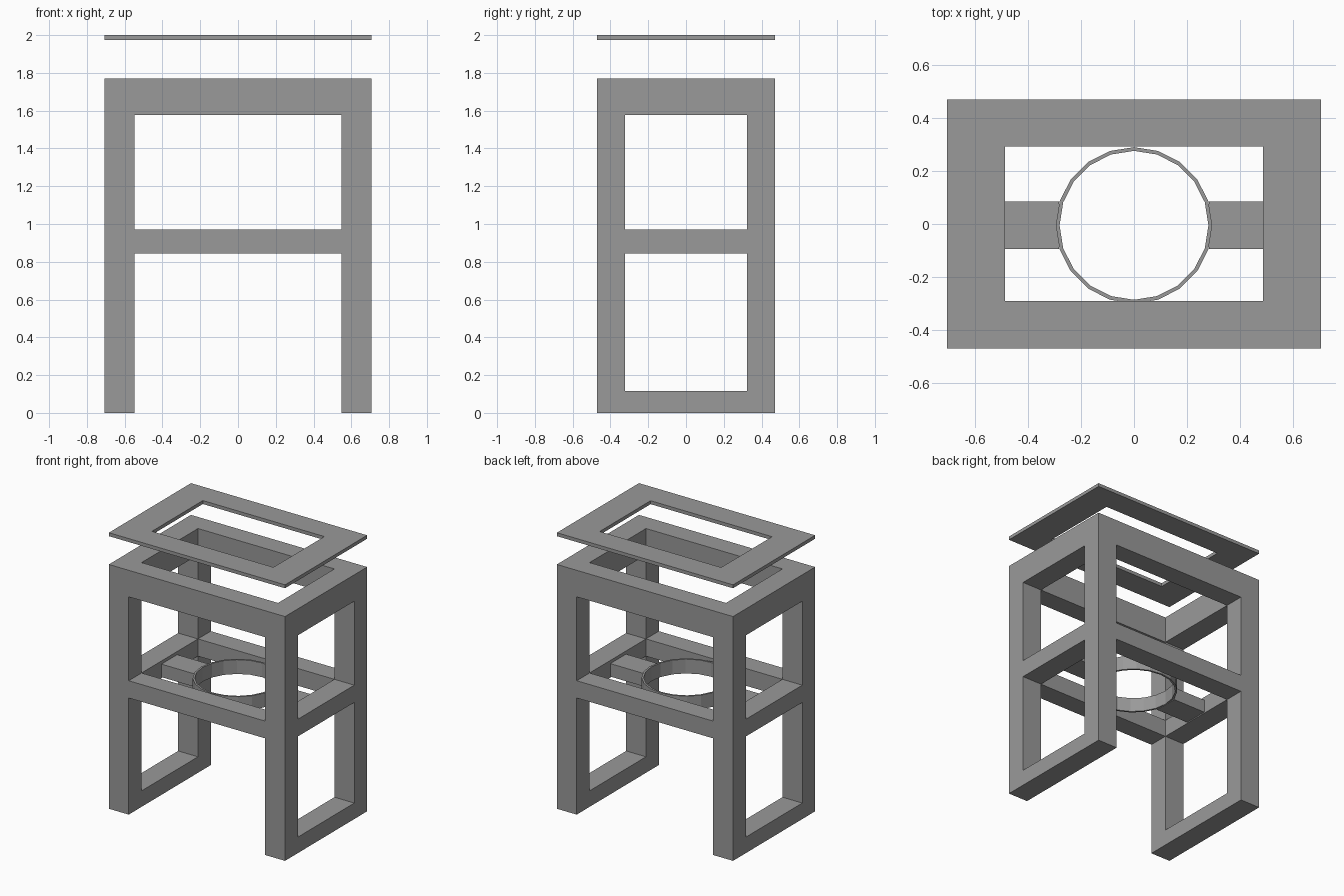
import bpy
import bmesh
from mathutils import Matrix, Vector

cube = bpy.data.objects.get("Cube")
if cube:
    bpy.data.objects.remove(cube, do_unlink=True)

grey = bpy.data.materials.new("mid_grey")
grey.use_nodes = True
grey.diffuse_color = (0.32, 0.32, 0.32, 1)
grey.node_tree.nodes["Principled BSDF"].inputs["Base Color"].default_value = (0.32, 0.32, 0.32, 1)


def add_object(name, bm):
    bmesh.ops.recalc_face_normals(bm, faces=bm.faces)
    mesh = bpy.data.meshes.new(name)
    bm.to_mesh(mesh)
    bm.free()
    mesh.materials.append(grey)
    obj = bpy.data.objects.new(name, mesh)
    bpy.context.collection.objects.link(obj)
    return obj


def box(name, xs, ys, zs):
    """Box from its (low, high) range on each axis."""
    bm = bmesh.new()
    low, high = (Vector(p) for p in zip(xs, ys, zs))
    matrix = Matrix.Translation((low + high) / 2) @ Matrix.Diagonal((*(high - low), 1))
    bmesh.ops.create_cube(bm, size=1, matrix=matrix)
    return add_object(name, bm)


def hollow(name, outer, inner, z0, z1):
    """Closed band between two matching outlines, raised from z0 to z1."""
    bm = bmesh.new()
    loops = [[bm.verts.new((x, y, z)) for x, y in outline]
             for outline, z in ((outer, z0), (outer, z1), (inner, z1), (inner, z0))]
    n = len(outer)
    for a, b in zip(loops, loops[1:] + loops[:1]):
        for i in range(n):
            j = (i + 1) % n
            bm.faces.new((a[i], a[j], b[j], b[i]))
    return add_object(name, bm)


def rectangle(x, y0, y1):
    return [(-x, y0), (x, y0), (x, y1), (-x, y1)]


def circle(radius, y, sides=20):
    turn = Matrix.Rotation(6.2831853 / sides, 2)
    point, points = Vector((radius, 0)), []
    for _ in range(sides):
        points.append((point.x, point.y + y))
        point = turn @ point
    return points


X, XI = 0.706, 0.547      # outer and inner half width
Y, YI = 0.47, 0.323       # outer and inner half depth
TOP = (1.578, 1.77)
MIDDLE = (0.845, 0.97)
BOTTOM = (0, 0.116)
RING_Y = -0.005

# Corner posts, side rails and ring supports
for side, sx in (("left", 1), ("right", -1)):
    across = sorted((sx * XI, sx * X))
    for end, sy in (("front", -1), ("back", 1)):
        box(f"{end}_{side}_post", across, sorted((sy * YI, sy * Y)), (0, TOP[1]))
    for level, heights in (("top", TOP), ("middle", MIDDLE), ("bottom", BOTTOM)):
        box(f"{side}_{level}_rail", across, (-YI, YI), heights)
    box(f"{side}_ring_support", sorted((sx * 0.283, sx * XI)),
        (RING_Y - 0.09, RING_Y + 0.09), (0.853, 0.947))

# Front and back rails
for end, sy in (("front", -1), ("back", 1)):
    for level, heights in (("top", TOP), ("middle", MIDDLE)):
        box(f"{end}_{level}_rail", (-XI, XI), sorted((sy * YI, sy * Y)), heights)

# Faceted holder ring
hollow("holder_ring", circle(0.295, RING_Y), circle(0.281, RING_Y), 0.857, 0.96)

# Floating top plate with an opening
hollow("top_plate", rectangle(X, -Y, Y), rectangle(0.487, -0.29, 0.293), 1.975, 2.0)
